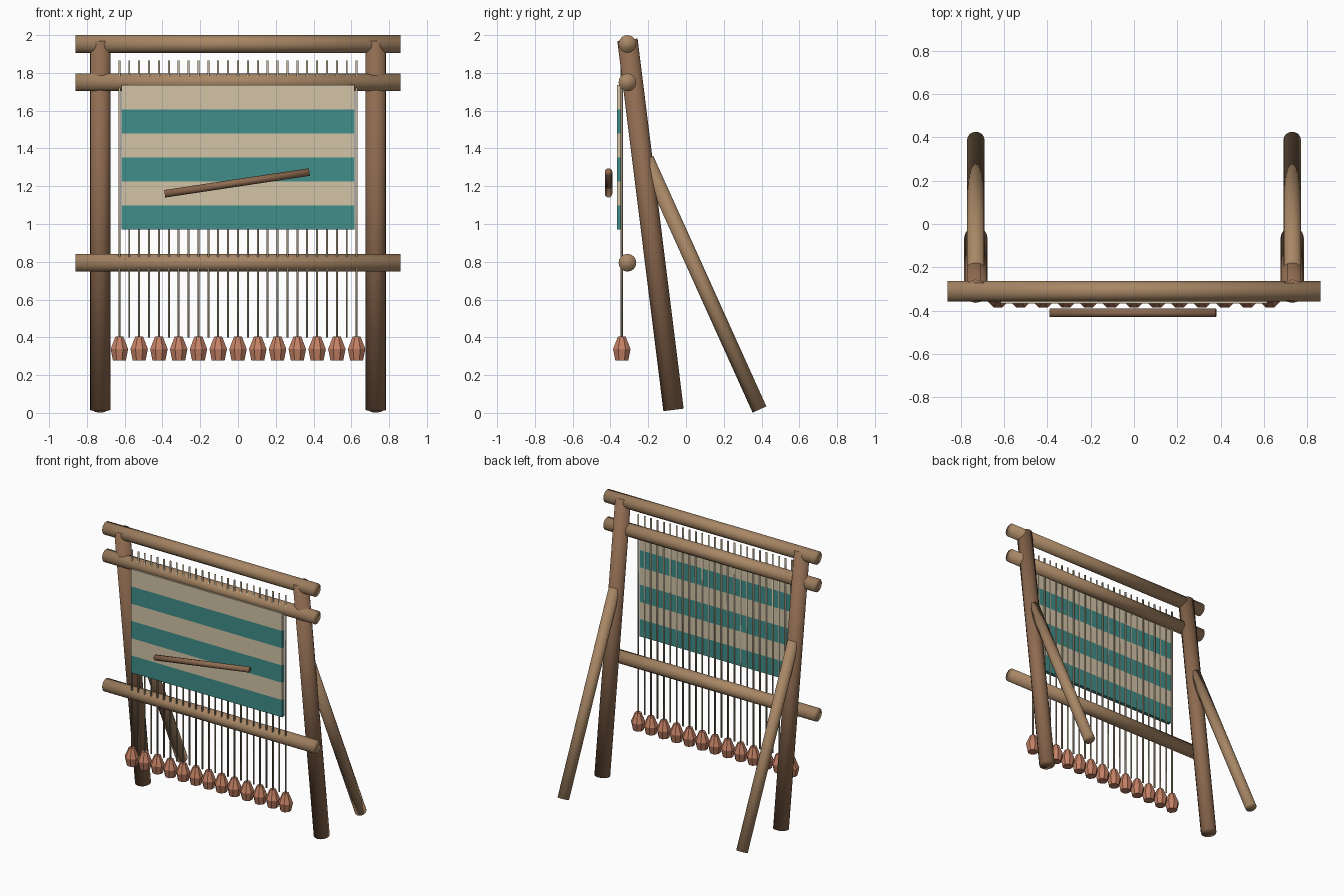
import bpy
import bmesh
import math
from mathutils import Vector

default = bpy.data.objects.get("Cube")
if default:
    bpy.data.objects.remove(default, do_unlink=True)


def material(name, rgb):
    mat = bpy.data.materials.new(name)
    mat.use_nodes = True
    mat.diffuse_color = (*rgb, 1)
    bsdf = next(n for n in mat.node_tree.nodes if n.type == 'BSDF_PRINCIPLED')
    bsdf.inputs["Base Color"].default_value = (*rgb, 1)
    bsdf.inputs["Roughness"].default_value = 0.9
    return mat


DARK_WOOD = material("dark wood", (0.27, 0.145, 0.08))
LIGHT_WOOD = material("light wood", (0.39, 0.24, 0.13))
YARN = material("yarn", (0.50, 0.42, 0.29))
CREAM = material("cream cloth", (0.65, 0.55, 0.39))
TEAL = material("teal cloth", (0.05, 0.27, 0.25))
CLAY = material("clay", (0.55, 0.22, 0.13))


def finish(name, bm, mat, smooth=False):
    mesh = bpy.data.meshes.new(name)
    for face in bm.faces:
        face.smooth = smooth
    bm.to_mesh(mesh)
    bm.free()
    mesh.materials.append(mat)
    obj = bpy.data.objects.new(name, mesh)
    bpy.context.collection.objects.link(obj)
    return obj


def rod(name, start, end, radius, mat, sides=16):
    """Round pole between two points, softly shaded over its ends."""
    start, end = Vector(start), Vector(end)
    axis = end - start
    bm = bmesh.new()
    bmesh.ops.create_cone(bm, cap_ends=True, segments=sides, radius1=radius,
                          radius2=radius, depth=axis.length)
    bmesh.ops.rotate(bm, verts=bm.verts,
                     matrix=axis.to_track_quat('Z', 'Y').to_matrix())
    bmesh.ops.translate(bm, verts=bm.verts, vec=(start + end) / 2)
    return finish(name, bm, mat, smooth=True)


def box(name, size, centre, mat):
    bm = bmesh.new()
    bmesh.ops.create_cube(bm, size=1)
    bmesh.ops.scale(bm, verts=bm.verts, vec=size)
    bmesh.ops.translate(bm, verts=bm.verts, vec=centre)
    return finish(name, bm, mat)


def lathe(name, profile, centre, mat, sides=8):
    """Faceted solid turned from (radius, z) points, bottom to top."""
    bm = bmesh.new()
    rings = []
    for radius, z in profile:
        angles = [math.tau * (i + 0.5) / sides for i in range(sides)]
        rings.append([bm.verts.new((radius * math.cos(a), radius * math.sin(a), z))
                      for a in angles])
    for low, high in zip(rings, rings[1:]):
        for i in range(sides):
            j = (i + 1) % sides
            bm.faces.new((low[i], low[j], high[j], high[i]))
    bm.faces.new(rings[0][::-1])
    bm.faces.new(rings[-1])
    bmesh.ops.translate(bm, verts=bm.verts, vec=centre)
    return finish(name, bm, mat)


# Leaning posts and their rear braces
for side, x in (("left", 0.73), ("right", -0.73)):
    rod(f"{side}_post", (x, -0.066, 0.016), (x, -0.31, 1.975), 0.054, DARK_WOOD)
    rod(f"{side}_brace", (x, 0.389, 0.018), (x, -0.21, 1.345), 0.04, LIGHT_WOOD)

# Horizontal beams
for name, z in (("top_beam", 1.953), ("cloth_beam", 1.75), ("lower_beam", 0.795)):
    rod(name, (-0.86, -0.31, z), (0.86, -0.31, z), 0.047, LIGHT_WOOD)

# Warp threads, with a clay weight on every second one
WARP_Y = -0.34
THREADS = 25
WEIGHT_PROFILE = [(0.037, 0.278), (0.05, 0.338), (0.022, 0.405)]
for i in range(THREADS):
    x = -0.628 + 1.256 * i / (THREADS - 1)
    rod(f"warp_thread_{i + 1}", (x, WARP_Y, 0.40), (x, WARP_Y, 1.865),
        0.006, YARN, sides=6)
    if i % 2 == 0:
        lathe(f"loom_weight_{i // 2 + 1}", WEIGHT_PROFILE, (x, WARP_Y, 0), CLAY)

# Striped woven cloth
STRIPE = 0.1275
for i in range(6):
    box(f"cloth_stripe_{i + 1}", (1.234, 0.028, STRIPE),
        (0, -0.352, 1.735 - STRIPE * (i + 0.5)), TEAL if i % 2 else CREAM)

# Tilted shuttle stick in front of the cloth
rod("shuttle", (-0.388, -0.41, 1.16), (0.378, -0.41, 1.275), 0.02, DARK_WOOD, sides=12)
